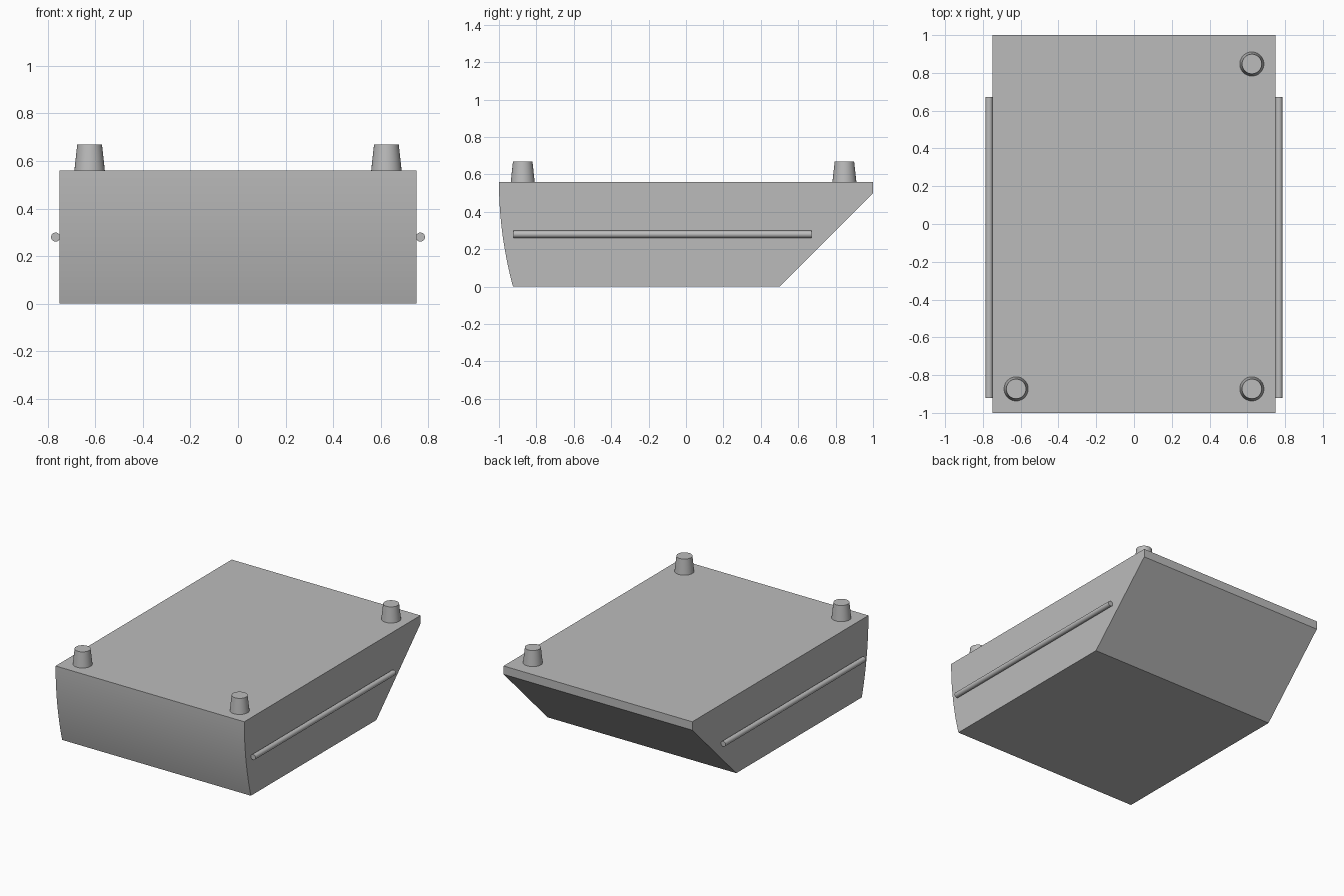
import bpy
import bmesh
import math

cube = bpy.data.objects.get("Cube")
if cube:
    bpy.data.objects.remove(cube, do_unlink=True)

WIDTH, TOP = 1.5, 0.56

grey = bpy.data.materials.new("plain_grey")
grey.use_nodes = True
grey.diffuse_color = (0.5, 0.5, 0.5, 1)
grey.node_tree.nodes["Principled BSDF"].inputs["Base Color"].default_value = (0.5, 0.5, 0.5, 1)


def finish(obj, name):
    obj.name = name
    obj.data.materials.append(grey)
    bpy.ops.object.select_all(action='DESELECT')
    obj.select_set(True)
    bpy.context.view_layer.objects.active = obj
    bpy.ops.object.shade_smooth_by_angle(angle=math.radians(30))


def tapered(name, location, r1, r2, length, rotation=(0, 0, 0)):
    bpy.ops.mesh.primitive_cone_add(vertices=48, radius1=r1, radius2=r2, depth=length,
                                    location=location, rotation=rotation)
    finish(bpy.context.object, name)


# Body: side profile with bowed front and sloped back, extruded across the width
steps = 16
profile = [(-1 + 0.075 * (1 - i / steps) ** 2, TOP * i / steps) for i in range(steps + 1)]
profile += [(1, TOP), (1, 0.5), (0.5, 0)]
bm = bmesh.new()
side = bm.faces.new([bm.verts.new((-WIDTH / 2, y, z)) for y, z in profile])
extruded = bmesh.ops.extrude_face_region(bm, geom=[side])["geom"]
bmesh.ops.translate(bm, vec=(WIDTH, 0, 0),
                    verts=[v for v in extruded if isinstance(v, bmesh.types.BMVert)])
bmesh.ops.recalc_face_normals(bm, faces=bm.faces)
mesh = bpy.data.meshes.new("body")
bm.to_mesh(mesh)
bm.free()
body = bpy.data.objects.new("body", mesh)
bpy.context.collection.objects.link(body)
finish(body, "body")

# Side rods
for name, sign in (("left_rod", 1), ("right_rod", -1)):
    tapered(name, (sign * 0.767, -0.125, 0.28), 0.019, 0.019, 1.594, (math.pi / 2, 0, 0))

# Tapered pegs on three corners
for name, x, y in (("front_right_peg", -0.624, -0.873),
                   ("front_left_peg", 0.624, -0.873),
                   ("back_left_peg", 0.624, 0.847)):
    tapered(name, (x, y, TOP + 0.055), 0.064, 0.052, 0.11)
